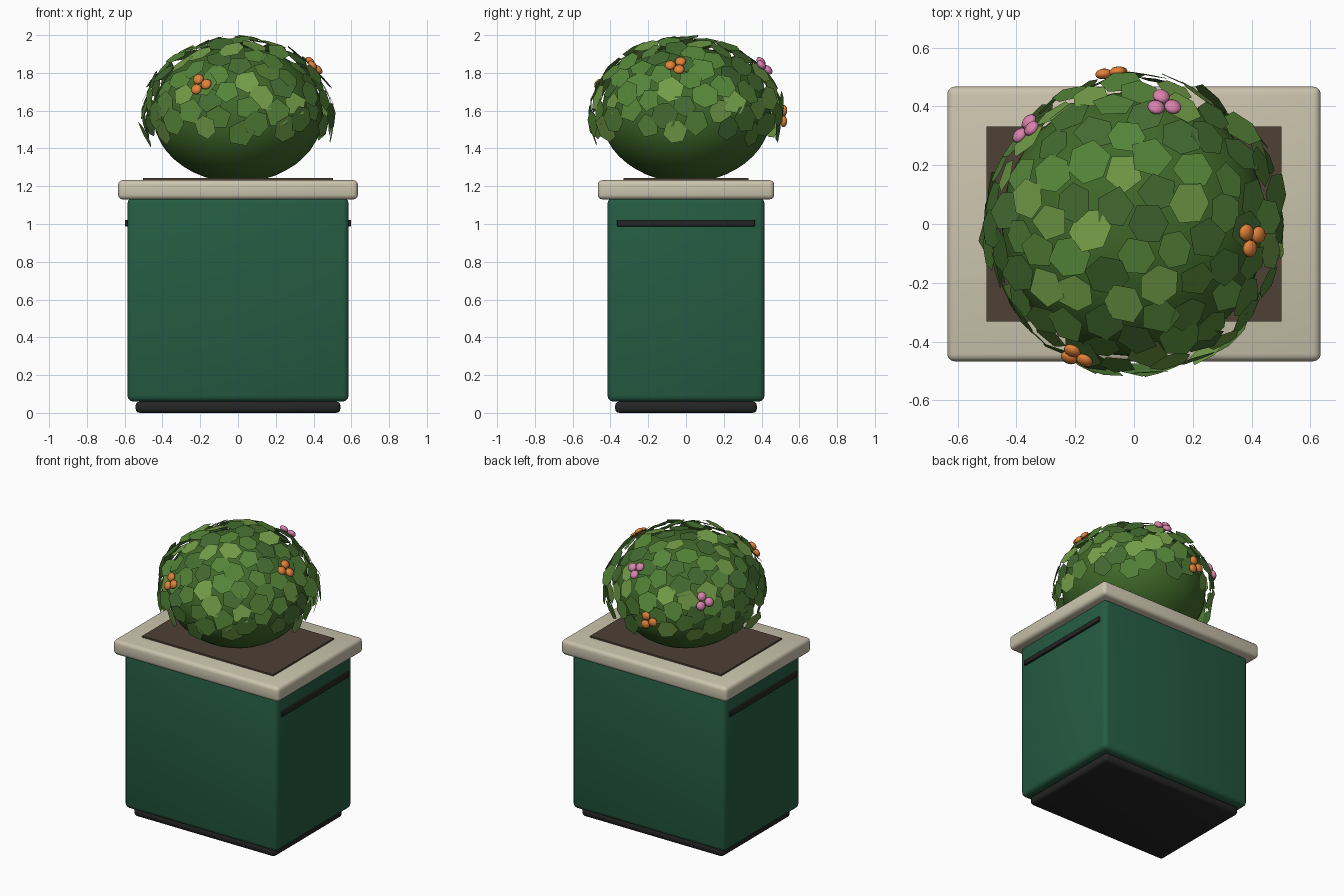
import bpy, bmesh, math, random
from mathutils import Vector, Matrix

if "Cube" in bpy.data.objects:
    bpy.data.objects.remove(bpy.data.objects["Cube"])

random.seed(7)


def material(name, r, g, b):
    m = bpy.data.materials.new(name)
    m.diffuse_color = (r, g, b, 1)
    m.use_nodes = True
    m.node_tree.nodes["Principled BSDF"].inputs["Base Color"].default_value = m.diffuse_color
    return m


GREEN = material("bin_green", 0.018, 0.105, 0.055)
BLACK = material("dark_trim", 0.018, 0.018, 0.018)
STONE = material("cream_rim", 0.60, 0.55, 0.42)
SOIL = material("soil_brown", 0.075, 0.052, 0.036)
CORE = material("core_green", 0.05, 0.14, 0.022)
LEAVES = [material("leaf_dark", 0.055, 0.145, 0.03),
          material("leaf_mid", 0.09, 0.23, 0.04),
          material("leaf_light", 0.17, 0.34, 0.065)]
ORANGE = material("orange_petal", 0.75, 0.22, 0.04)
PINK = material("pink_petal", 0.70, 0.22, 0.42)


def smooth(ob, angle=35):
    bpy.ops.object.select_all(action='DESELECT')
    ob.select_set(True)
    bpy.context.view_layer.objects.active = ob
    bpy.ops.object.shade_smooth_by_angle(angle=math.radians(angle))


def mesh_object(name, bm, mats):
    me = bpy.data.meshes.new(name)
    bm.to_mesh(me)
    bm.free()
    for m in mats:
        me.materials.append(m)
    ob = bpy.data.objects.new(name, me)
    bpy.context.collection.objects.link(ob)
    return ob


def box(name, hx, hy, z0, z1, mat, bevel=0.0, x=0.0):
    bm = bmesh.new()
    bmesh.ops.create_cube(bm, size=1, matrix=Matrix.Translation((x, 0, (z0 + z1) / 2))
                          @ Matrix.Diagonal((2 * hx, 2 * hy, z1 - z0, 1)))
    if bevel:
        bmesh.ops.bevel(bm, geom=bm.edges[:], offset=bevel, segments=3,
                        profile=0.5, affect='EDGES')
    ob = mesh_object(name, bm, [mat])
    if bevel:
        smooth(ob)
    return ob


# Planter box
box("base_plinth", 0.542, 0.375, 0.0, 0.06, BLACK, 0.022)
box("planter_body", 0.585, 0.415, 0.06, 1.14, GREEN, 0.03)
box("top_rim", 0.635, 0.467, 1.13, 1.232, STONE, 0.025)
box("soil", 0.502, 0.332, 1.20, 1.243, SOIL)
for side, sx in (("left", -1), ("right", 1)):
    box("side_handle_" + side, 0.012, 0.365, 0.988, 1.022, BLACK, 0.004, x=sx * 0.587)

# Bush core
CENTRE = Vector((0, 0, 1.58))
bm = bmesh.new()
bmesh.ops.create_icosphere(bm, subdivisions=4, radius=1,
                           matrix=Matrix.Translation(CENTRE) @ Matrix.Diagonal((0.45, 0.45, 0.36, 1)))
smooth(mesh_object("bush_core", bm, [CORE]), 60)


def frame(p, rx, rz):
    """Rotation whose z axis is the ellipsoid normal at p and y axis points upslope."""
    d = p - CENTRE
    n = Vector((d.x / rx**2, d.y / rx**2, d.z / rz**2)).normalized()
    return n.to_track_quat('Z', 'Y').to_matrix().to_4x4()


# Leaves: flat five and six sided blades spread in a spiral over the dome
bm = bmesh.new()
COUNT, RX, RZ = 128, 0.505, 0.41
for i in range(COUNT):
    u = 1 - (i + 0.5) / COUNT * 1.27
    a = i * 2.399963 + random.uniform(-0.06, 0.06)
    s = math.sqrt(1 - u * u)
    r = RX * random.uniform(0.97, 1.02)
    p = CENTRE + Vector((r * s * math.cos(a), r * s * math.sin(a), RZ * u))
    tilt = Matrix.Rotation(random.uniform(-0.2, 0.2), 4, 'X') @ \
        Matrix.Rotation(random.uniform(-0.2, 0.2), 4, 'Y')
    m = Matrix.Translation(p) @ frame(p, RX, RZ) @ tilt
    sides, spin = random.choice((5, 6, 6)), random.uniform(0, 6.28)
    size = random.uniform(0.066, 0.08)
    ring = []
    for k in range(sides):
        t = spin + k * 2 * math.pi / sides
        q = size * random.uniform(0.9, 1.06)
        ring.append(bm.verts.new(m @ Vector((q * math.cos(t), q * math.sin(t), 0))))
    f = bm.faces.new(ring)
    f.material_index = random.choice((0, 1, 1, 2))
top = max(v.co.z for v in bm.verts)
for v in bm.verts:
    if v.co.z > CENTRE.z:
        v.co.z = CENTRE.z + (v.co.z - CENTRE.z) * (2.0 - CENTRE.z) / (top - CENTRE.z)
mesh_object("leaves", bm, LEAVES)

# Blossoms: clusters of three small petals
for i, (x, y, z, mat) in enumerate([(-0.20, -0.45, 1.74, ORANGE), (0.40, -0.05, 1.84, ORANGE),
                                    (-0.07, 0.515, 1.57, ORANGE), (0.10, 0.41, 1.84, PINK),
                                    (-0.365, 0.325, 1.71, PINK)]):
    p = Vector((x, y, z))
    bm = bmesh.new()
    for k in range(3):
        t = k * 2 * math.pi / 3 + i
        local = Matrix.Translation((0.034 * math.cos(t), 0.034 * math.sin(t), 0))
        bmesh.ops.create_uvsphere(bm, u_segments=10, v_segments=6, radius=1,
                                  matrix=Matrix.Translation(p) @ frame(p, RX, RZ) @ local
                                  @ Matrix.Diagonal((0.03, 0.03, 0.018, 1)))
    smooth(mesh_object("blossom_%d" % (i + 1), bm, [mat]), 60)
